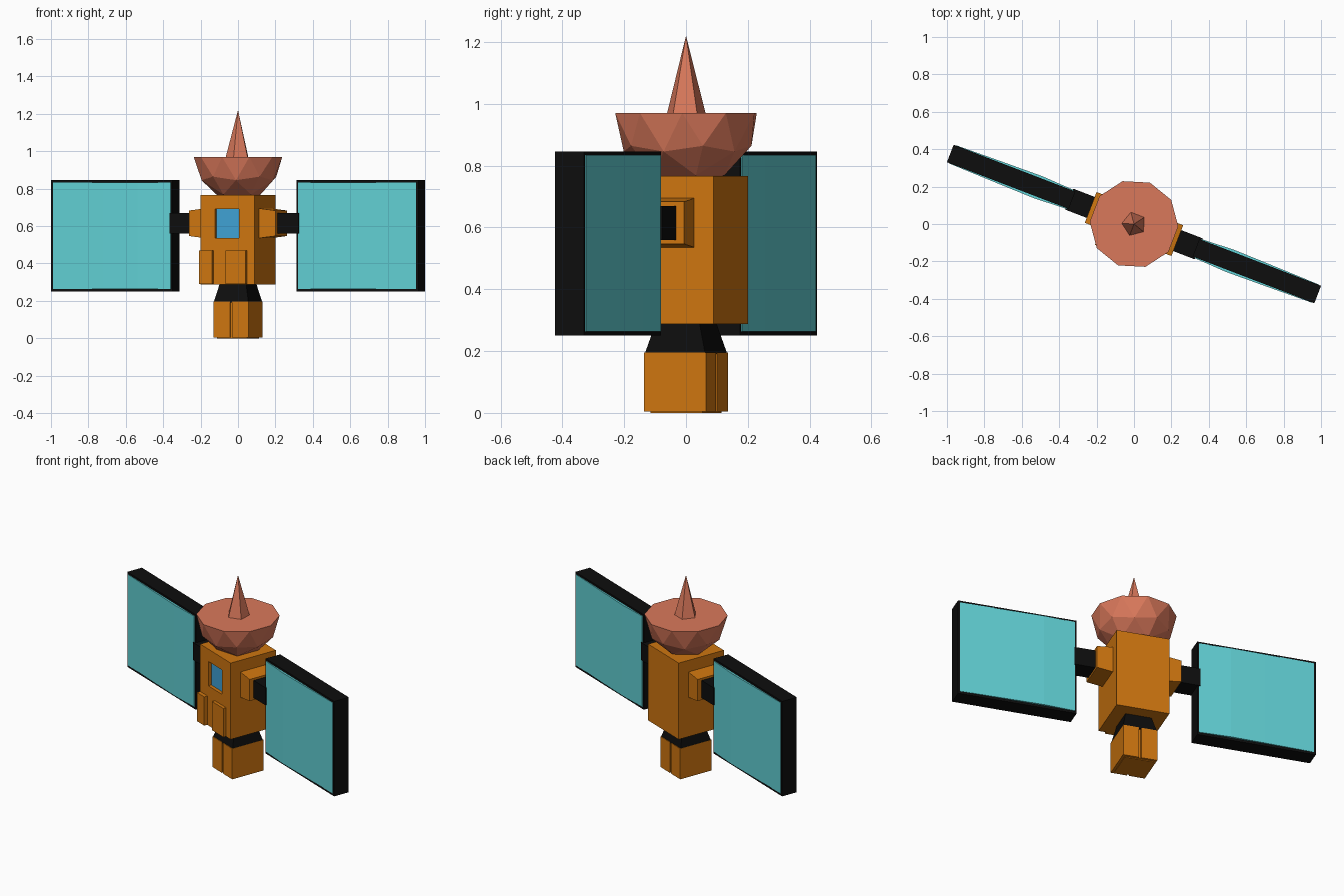
import bpy, bmesh
from math import radians
from mathutils import Matrix, Vector

if "Cube" in bpy.data.objects:
    bpy.data.objects.remove(bpy.data.objects["Cube"])

TURN = Matrix.Rotation(radians(-21), 4, 'Z')   # whole craft is yawed


def material(name, rgb):
    m = bpy.data.materials.new(name)
    m.diffuse_color = (*rgb, 1)
    m.use_nodes = True
    m.node_tree.nodes["Principled BSDF"].inputs["Base Color"].default_value = m.diffuse_color
    return m


ORANGE = material("orange", (0.62, 0.18, 0.005))
BLACK = material("black", (0.004, 0.004, 0.004))
TEAL = material("teal", (0.12, 0.63, 0.66))
BLUE = material("blue", (0.05, 0.36, 0.66))
PINK = material("pink", (0.70, 0.19, 0.105))


def finish(name, bm, mat=None):
    bmesh.ops.recalc_face_normals(bm, faces=bm.faces)
    bm.transform(TURN)
    me = bpy.data.meshes.new(name)
    bm.to_mesh(me)
    bm.free()
    ob = bpy.data.objects.new(name, me)
    bpy.context.collection.objects.link(ob)
    if mat:
        me.materials.append(mat)
    return ob


def loft(name, a, b, mat):
    """Join two matching rings of points into a closed solid."""
    bm = bmesh.new()
    va = [bm.verts.new(p) for p in a]
    vb = [bm.verts.new(p) for p in b]
    n = len(a)
    bm.faces.new(va)
    bm.faces.new(vb[::-1])
    for i in range(n):
        j = (i + 1) % n
        bm.faces.new((va[i], va[j], vb[j], vb[i]))
    return finish(name, bm, mat)


def rect(x0, x1, y0, y1, z):
    return [(x0, y0, z), (x1, y0, z), (x1, y1, z), (x0, y1, z)]


def box(name, x0, x1, y0, y1, z0, z1, mat=None):
    return loft(name, rect(x0, x1, y0, y1, z0), rect(x0, x1, y0, y1, z1), mat)


def side_rect(x, hy, hz, zc=0.615):
    return [(x, -hy, zc - hz), (x, hy, zc - hz), (x, hy, zc + hz), (x, -hy, zc + hz)]


def cut(ob, cutter):
    cutter.hide_render = True
    cutter.hide_set(True)
    m = ob.modifiers.new("cut", 'BOOLEAN')
    m.operation = 'DIFFERENCE'
    m.solver = 'EXACT'
    m.object = cutter


# Main body with a recessed window
body = box("body", -0.155, 0.155, -0.155, 0.155, 0.288, 0.767, ORANGE)
cut(body, box("window_cutter", -0.072, 0.066, -0.2, -0.13, 0.537, 0.69))
box("window", -0.074, 0.068, -0.134, -0.125, 0.535, 0.692, BLUE)

# Raised blocks on the lower front
box("front_block_left", -0.155, -0.08, -0.178, -0.15, 0.29, 0.47, ORANGE)
box("front_block_right", -0.005, 0.11, -0.175, -0.15, 0.29, 0.47, ORANGE)

# Tapered neck and base block with slits
loft("neck", rect(-0.1, 0.1, -0.105, 0.105, 0.19),
     rect(-0.076, 0.076, -0.076, 0.076, 0.29), BLACK)
base = box("base_block", -0.1, 0.1, -0.107, 0.107, 0.004, 0.196, ORANGE)
for s, label in ((-1, "front"), (1, "back")):
    y0, y1 = sorted((s * 0.095, s * 0.13))
    cut(base, box(label + "_slit_cutter", -0.006, 0.006, y0, y1, -0.05, 0.25))
box("base_plate", -0.085, 0.085, -0.09, 0.09, 0.0, 0.01, ORANGE)

# Side sockets, arms and solar panels
for s, label in ((-1, "left"), (1, "right")):
    loft(label + "_socket", side_rect(s * 0.15, 0.088, 0.08),
         side_rect(s * 0.248, 0.088, 0.068), ORANGE)
    loft(label + "_arm", side_rect(s * 0.24, 0.06, 0.055),
         side_rect(s * 0.37, 0.06, 0.055), BLACK)
    loft(label + "_panel_frame", side_rect(s * 0.355, 0.05, 0.298, 0.548),
         side_rect(s * 1.052, 0.05, 0.298, 0.548), BLACK)
    # Cells bulge slightly toward the inner end
    half = [(0.365, 0.054), (0.55, 0.063), (0.75, 0.059), (1.04, 0.052)]
    outline = half + [(u, -v) for u, v in reversed(half)]
    loft(label + "_panel_cells", [(s * u, v, 0.264) for u, v in outline],
         [(s * u, v, 0.834) for u, v in outline], TEAL)

# Dish: lower half of a faceted sphere, given a thin wall
bm = bmesh.new()
bmesh.ops.create_icosphere(bm, subdivisions=2, radius=0.237)
bmesh.ops.delete(bm, geom=[v for v in bm.verts if v.co.z > 0.01], context='VERTS')
bmesh.ops.translate(bm, verts=bm.verts, vec=Vector((0, 0, 0.97)))
inner = bmesh.ops.duplicate(bm, geom=bm.verts[:] + bm.edges[:] + bm.faces[:])["geom"]
for v in [g for g in inner if isinstance(g, bmesh.types.BMVert)]:
    v.co = Vector((v.co.x * 0.94, v.co.y * 0.94, 0.97 + (v.co.z - 0.97) * 0.92))
bmesh.ops.bridge_loops(bm, edges=[e for e in bm.edges if e.is_boundary])
finish("dish", bm, PINK)

# Five-sided antenna spike
bm = bmesh.new()
bmesh.ops.create_cone(bm, cap_ends=True, segments=5, radius1=0.115, radius2=0,
                      depth=0.44, matrix=Matrix.Translation((0, 0, 1.0)) @
                      Matrix.Rotation(radians(108), 4, 'Z'))
finish("antenna_spike", bm, PINK)
